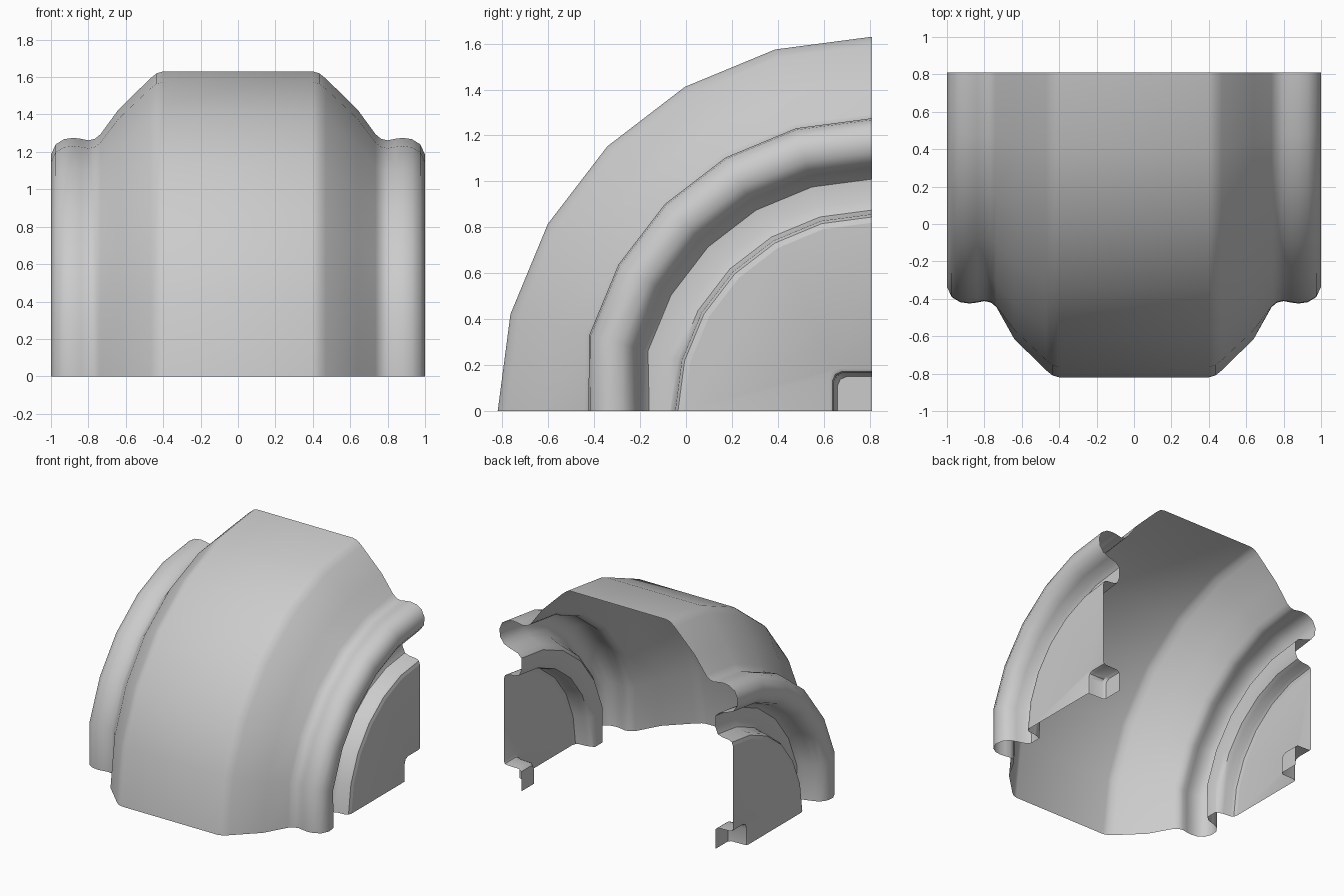
import bpy, bmesh
from math import sin, cos, radians

if "Cube" in bpy.data.objects:
    bpy.data.objects.remove(bpy.data.objects["Cube"])

AXIS_Y = 0.81          # the shell turns about the line y = AXIS_Y, z = 0
STEPS = 6              # 15 degree facets over a quarter turn


def finish(name, bm):
    mesh = bpy.data.meshes.new(name)
    bm.to_mesh(mesh)
    bm.free()
    obj = bpy.data.objects.new(name, mesh)
    bpy.context.collection.objects.link(obj)
    bpy.ops.object.select_all(action='DESELECT')
    obj.select_set(True)
    bpy.context.view_layer.objects.active = obj
    bpy.ops.object.shade_smooth_by_angle(angle=radians(40))
    return obj


def turn(bm, x, r, i):
    # the side ribs sit slightly flatter at the floor
    if i == 0 and 0.9 < r < 1.32:
        r -= 0.04
    a = radians(90 * i / STEPS)
    return bm.verts.new((x, AXIS_Y - r * cos(a), r * sin(a)))


# half profile (x, radius): crown, shoulder, rib, groove, plate rim
half = [(0.40, 1.63), (0.435, 1.62), (0.47, 1.592), (0.64, 1.425), (0.735, 1.295),
        (0.765, 1.27), (0.80, 1.262), (0.84, 1.27), (0.88, 1.275), (0.93, 1.268),
        (0.975, 1.24), (1.0, 1.185), (0.993, 1.125), (0.96, 1.08), (0.91, 1.06),
        (0.845, 1.04), (0.815, 1.01), (0.815, 0.92), (0.835, 0.875), (0.87, 0.862),
        (0.93, 0.857), (0.952, 0.845), (0.96, 0.82)]
profile = [(-x, r) for x, r in reversed(half)] + half

# curved shell with ribs
bm = bmesh.new()
rows = [[turn(bm, x, r, i) for x, r in profile] for i in range(STEPS + 1)]
for a, b in zip(rows, rows[1:]):
    for j in range(len(profile) - 1):
        bm.faces.new((a[j], a[j + 1], b[j + 1], b[j]))
finish("curved_shell", bm)

# side plate with a rounded square recess in its inner corner
bm = bmesh.new()
ring = [turn(bm, *half[-1], i) for i in range(STEPS + 1)]


def recess_path(x, s):
    pts = [(s, 0), (s, s - 0.04), (s - 0.012, s - 0.012), (s - 0.04, s), (0, s)]
    return [bm.verts.new((x, AXIS_Y - u, z)) for u, z in pts]


levels = [recess_path(x, s) for x, s in
          [(0.96, 0.185), (0.953, 0.172), (0.935, 0.167), (0.835, 0.165), (0.815, 0.15)]]
bm.faces.new(levels[0] + ring[::-1])
for a, b in zip(levels, levels[1:]):
    for j in range(len(a) - 1):
        bm.faces.new((a[j], b[j], b[j + 1], a[j + 1]))
corner = bm.verts.new((0.815, AXIS_Y, 0))
bm.faces.new([corner] + levels[-1][::-1])
plate = finish("side_plates", bm)
plate.modifiers.new("Mirror", 'MIRROR').use_axis = (True, False, False)
